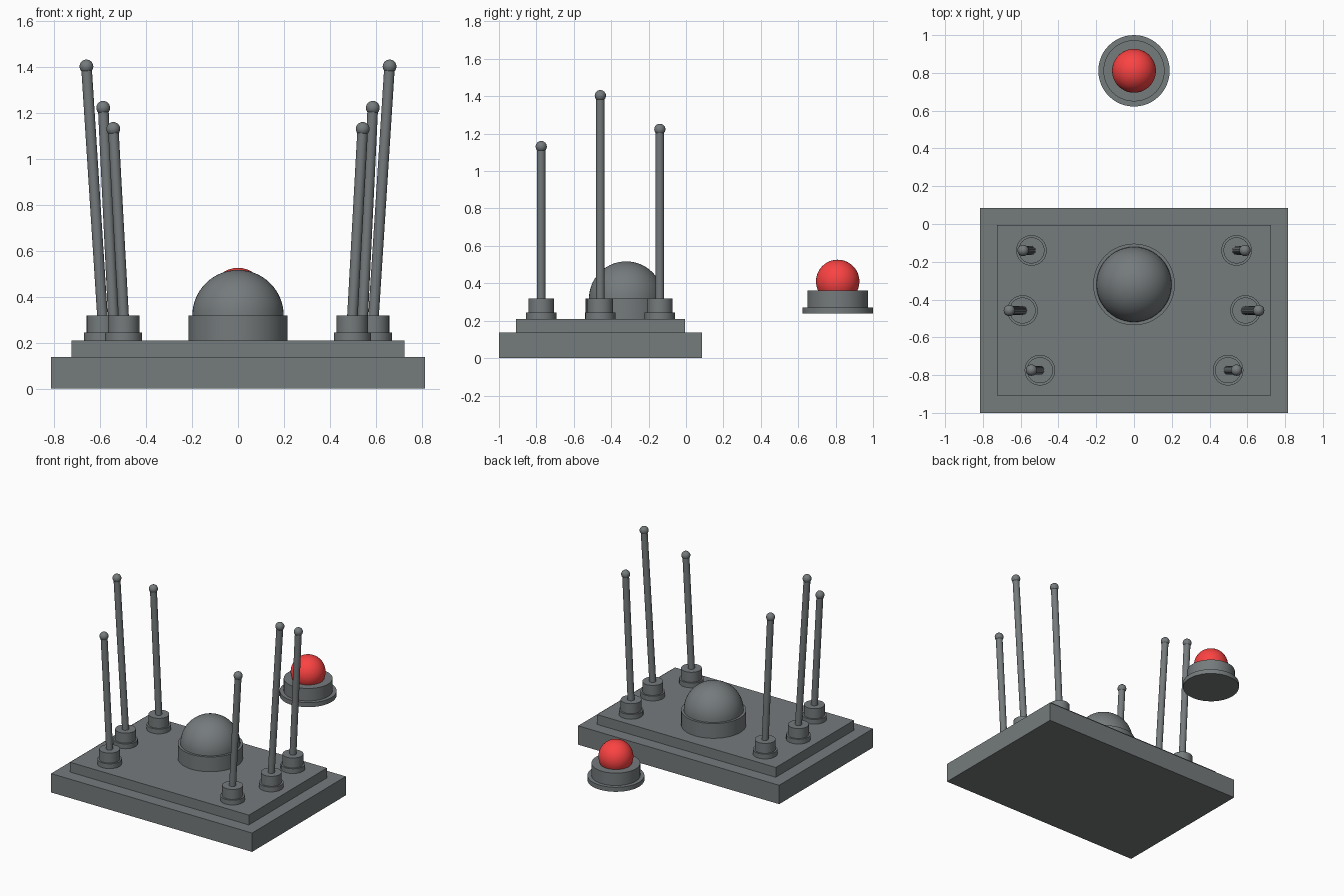
import bpy, bmesh, math
from mathutils import Vector

if "Cube" in bpy.data.objects:
    bpy.data.objects.remove(bpy.data.objects["Cube"])


def material(name, color):
    mat = bpy.data.materials.new(name)
    mat.diffuse_color = color
    mat.use_nodes = True
    mat.node_tree.nodes["Principled BSDF"].inputs["Base Color"].default_value = mat.diffuse_color
    return mat


slate = material("slate", (0.178, 0.196, 0.202, 1))
red = material("red", (0.97, 0.055, 0.055, 1))


def finish(bm, name, mat=slate, smooth=True):
    bmesh.ops.recalc_face_normals(bm, faces=bm.faces)
    mesh = bpy.data.meshes.new(name)
    bm.to_mesh(mesh)
    bm.free()
    mesh.materials.append(mat)
    obj = bpy.data.objects.new(name, mesh)
    bpy.context.collection.objects.link(obj)
    if smooth:
        bpy.ops.object.select_all(action='DESELECT')
        obj.select_set(True)
        bpy.context.view_layer.objects.active = obj
        bpy.ops.object.shade_smooth_by_angle(angle=math.radians(35))
    return obj


def slab(name, half_x, y0, y1, z0, z1):
    bm = bmesh.new()
    bmesh.ops.create_cube(bm, size=1)
    for v in bm.verts:
        v.co = Vector((v.co.x * 2 * half_x,
                       (y0 + y1) / 2 + v.co.y * (y1 - y0),
                       (z0 + z1) / 2 + v.co.z * (z1 - z0)))
    return finish(bm, name, smooth=False)


def lathe(name, profile, location, segments=48, mat=slate):
    """Revolve (radius, z) points about the vertical axis."""
    bm = bmesh.new()
    verts = [bm.verts.new((r, 0, z)) for r, z in profile]
    edges = [bm.edges.new(pair) for pair in zip(verts, verts[1:])]
    bmesh.ops.spin(bm, geom=verts + edges, cent=(0, 0, 0), axis=(0, 0, 1),
                   angle=math.tau, steps=segments)
    bmesh.ops.remove_doubles(bm, verts=bm.verts, dist=1e-5)
    obj = finish(bm, name, mat)
    obj.location = location
    return obj


def arc(radius, centre_z, start, steps=14):
    """Sphere outline from a start latitude up to the pole."""
    pts = []
    for i in range(steps + 1):
        a = start + (math.pi / 2 - start) * i / steps
        pts.append((max(0, radius * math.cos(a)), centre_z + radius * math.sin(a)))
    pts[-1] = (0, centre_z + radius)
    return pts


# Stepped plinth
slab("plinth_lower", 0.814, -1.0, 0.085, 0, 0.138)
slab("plinth_upper", 0.724, -0.908, -0.005, 0.138, 0.21)

# Central dome on its collar
lathe("dome_collar", [(0, 0.21), (0.216, 0.21), (0.216, 0.318), (0, 0.318)], (0, -0.32, 0))
lathe("dome", arc(0.199, 0.318, 0), (0, -0.32, 0))

# Leaning rods in mirrored pairs: y, foot x, tip x, tip z
rods = [("back", -0.14, 0.543, 0.587, 1.223),
        ("middle", -0.458, 0.59, 0.66, 1.403),
        ("front", -0.774, 0.498, 0.543, 1.131)]
for place, y, foot_x, tip_x, tip_z in rods:
    for side, s in (("left", -1), ("right", 1)):
        tag = f"{place}_{side}"
        # Two-step socket
        lathe("socket_" + tag, [(0, 0.21), (0.081, 0.21), (0.081, 0.245), (0.069, 0.245),
                                (0.069, 0.318), (0, 0.318)], (s * foot_x, y, 0), 32)
        # Rod with a ball tip
        foot = Vector((s * foot_x, y, 0.31))
        tip = Vector((s * tip_x, y, tip_z))
        axis = tip - foot
        rod = lathe("rod_" + tag, [(0, 0), (0.023, 0), (0.023, axis.length), (0, axis.length)],
                    foot, 20)
        rod.rotation_mode = 'QUATERNION'
        rod.rotation_quaternion = axis.to_track_quat('Z', 'Y')
        lathe("rod_tip_" + tag, arc(0.03, 0, -math.pi / 2, 12), tip, 20)

# Separate lamp behind the plinth
lathe("lamp_base", [(0, 0.238), (0.189, 0.238), (0.189, 0.271), (0.162, 0.271),
                    (0.162, 0.362), (0, 0.362)], (0, 0.811, 0))
lathe("lamp_lens", arc(0.116, 0.41, -math.asin(0.048 / 0.116), 20), (0, 0.811, 0), mat=red)
